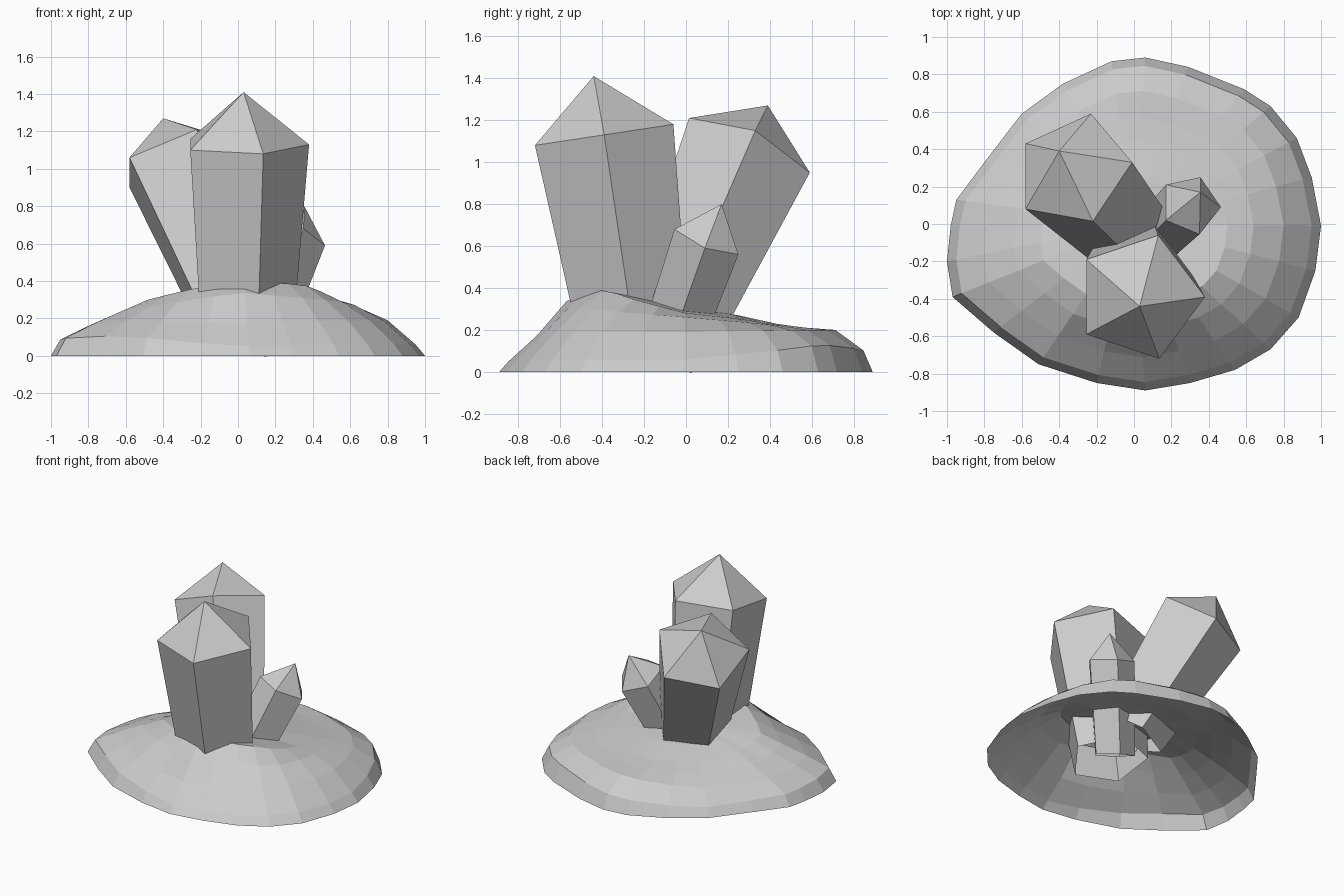
import bpy, bmesh, math
from mathutils import Vector


def finish(bm, name):
    bmesh.ops.recalc_face_normals(bm, faces=bm.faces)
    me = bpy.data.meshes.new(name)
    bm.to_mesh(me)
    bm.free()
    ob = bpy.data.objects.new(name, me)
    bpy.context.collection.objects.link(ob)
    return ob


def crystal(name, tip, shoulders, base_centre, base_scale):
    """Five-sided crystal: pointed cap and tapered shaft, open at the buried end."""
    pts = [Vector(p) for p in shoulders]
    centre = sum(pts, Vector()) / len(pts)
    bm = bmesh.new()
    apex = bm.verts.new(tip)
    top = [bm.verts.new(p) for p in pts]
    low = [bm.verts.new(Vector(base_centre) + (p - centre) * base_scale) for p in pts]
    n = len(pts)
    for i in range(n):
        j = (i + 1) % n
        bm.faces.new((apex, top[i], top[j]))
        bm.faces.new((top[i], low[i], low[j], top[j]))
    return finish(bm, name)


# Crystals
crystal("front_crystal", (0.03, -0.44, 1.41),
        [(-0.255, -0.19, 1.16), (-0.255, -0.59, 1.10), (0.135, -0.72, 1.08),
         (0.38, -0.39, 1.13), (0.13, -0.06, 1.18)],
        (0.022, -0.24, 0.12), 0.77)
crystal("back_crystal", (-0.40, 0.39, 1.27),
        [(-0.58, 0.43, 0.90), (-0.58, 0.08, 1.06), (-0.22, 0.015, 1.21),
         (-0.01, 0.33, 1.15), (-0.23, 0.59, 0.95)],
        (-0.005, -0.06, 0.25), 0.76)
crystal("small_crystal", (0.355, 0.17, 0.80),
        [(0.17, 0.21, 0.63), (0.17, 0.02, 0.71), (0.35, -0.055, 0.68),
         (0.465, 0.09, 0.59), (0.355, 0.25, 0.56)],
        (0.10, -0.10, 0.06), 0.87)

# Rock mound: hollow shell, outline scaled inward with a height profile per direction
outline = [(1.0, -0.01), (0.95, 0.25), (0.87, 0.46), (0.73, 0.63), (0.59, 0.72),
           (0.29, 0.84), (0.06, 0.89), (-0.12, 0.87), (-0.38, 0.75), (-0.60, 0.59),
           (-0.80, 0.33), (-0.95, 0.13), (-0.98, -0.01), (-1.0, -0.20), (-0.97, -0.39),
           (-0.75, -0.58), (-0.51, -0.75), (-0.20, -0.85), (0.06, -0.89), (0.30, -0.85),
           (0.54, -0.78), (0.73, -0.67), (0.88, -0.50), (0.97, -0.25)]
steps = [1.0, 0.95, 0.80, 0.64, 0.50, 0.28]
heights = [  # every 45 degrees, starting at +x
    [0, 0.06, 0.19, 0.26, 0.28, 0.29],
    [0, 0.13, 0.20, 0.22, 0.24, 0.27],
    [0, 0.10, 0.20, 0.21, 0.225, 0.27],
    [0, 0.06, 0.15, 0.20, 0.23, 0.27],
    [0, 0.08, 0.15, 0.21, 0.26, 0.30],
    [0, 0.11, 0.19, 0.27, 0.34, 0.35],
    [0, 0.05, 0.17, 0.34, 0.405, 0.36],
    [0, 0.06, 0.19, 0.30, 0.38, 0.35]]
bm = bmesh.new()
rings = []
for k, t in enumerate(steps):
    ring = []
    for x, y in outline:
        a = (math.atan2(y, x) % math.tau) / math.tau * 8
        i, f = int(a) % 8, a % 1
        z = heights[i][k] * (1 - f) + heights[(i + 1) % 8][k] * f
        ring.append(bm.verts.new((x * t, y * t, z)))
    rings.append(ring)
peak = bm.verts.new((0, 0, 0.31))
n = len(outline)
for i in range(n):
    j = (i + 1) % n
    for a, b in zip(rings, rings[1:]):
        bm.faces.new((a[i], a[j], b[j], b[i]))
    bm.faces.new((rings[-1][i], rings[-1][j], peak))
finish(bm, "rock_mound")
